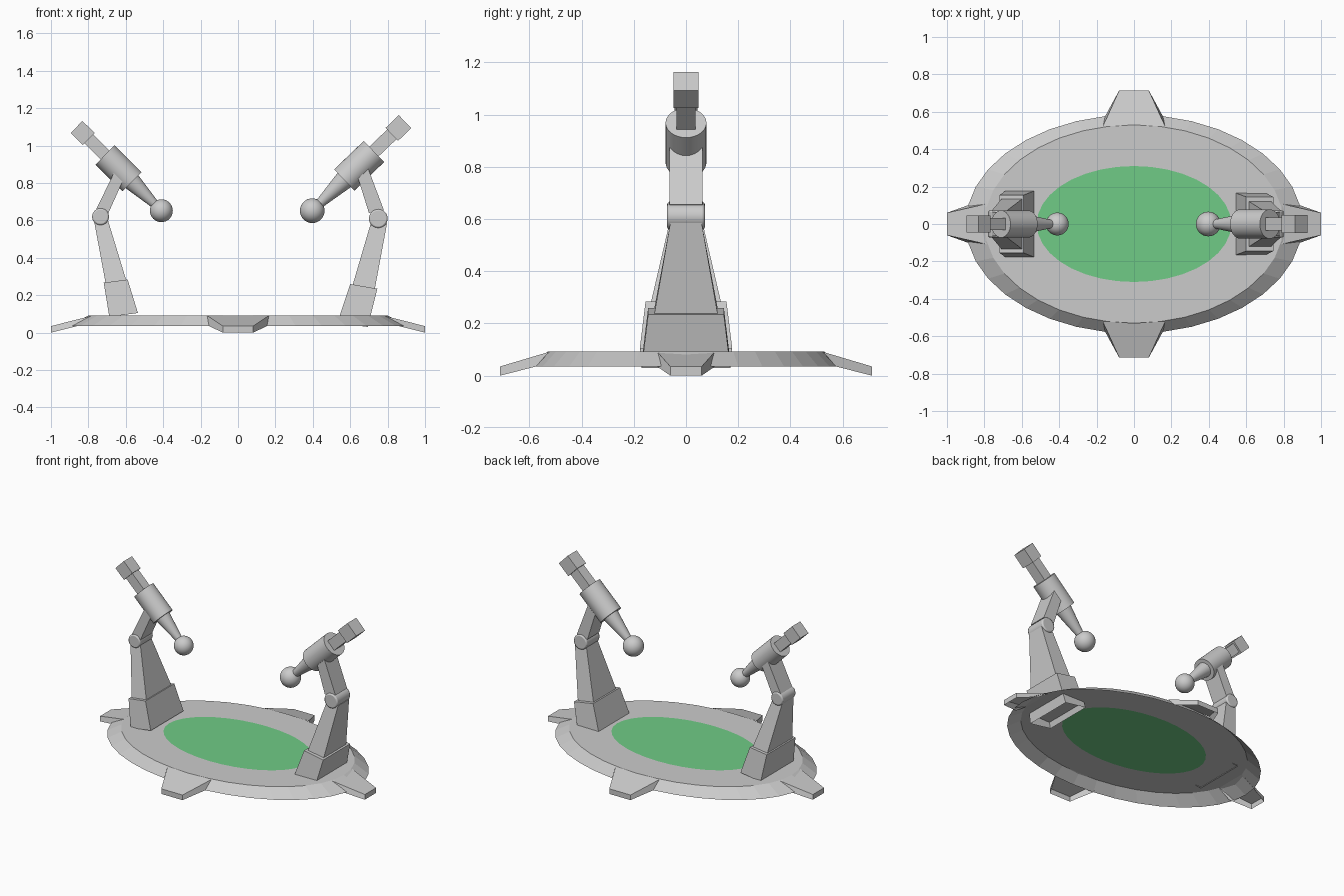
import bpy, bmesh
from math import cos, sin, tau, radians
from mathutils import Vector, Matrix

if "Cube" in bpy.data.objects:
    bpy.data.objects.remove(bpy.data.objects["Cube"])


def finish(name, bm, smooth=False):
    bmesh.ops.recalc_face_normals(bm, faces=bm.faces)
    me = bpy.data.meshes.new(name)
    bm.to_mesh(me)
    bm.free()
    ob = bpy.data.objects.new(name, me)
    bpy.context.collection.objects.link(ob)
    if smooth:
        bpy.ops.object.select_all(action='DESELECT')
        bpy.context.view_layer.objects.active = ob
        ob.select_set(True)
        bpy.ops.object.shade_smooth_by_angle(angle=radians(35))
    return ob


def ellipse(bm, a, b, z, n=36):
    return [bm.verts.new((a * cos(tau * i / n), b * sin(tau * i / n), z)) for i in range(n)]


def bridge(bm, p, q):
    n = len(p)
    for i in range(n):
        j = (i + 1) % n
        bm.faces.new((p[i], p[j], q[j], q[i]))


def block(name, side, low, high, d0, d1, bottom=True):
    """Tapered block: low/high are (outward, z) edge pairs, d0/d1 half depths."""
    bm = bmesh.new()
    rings = []
    for (a, b), d in ((low, d0), (high, d1)):
        rings.append([bm.verts.new((side * u, y, z))
                      for (u, z), y in ((a, -d), (b, -d), (b, d), (a, d))])
    bridge(bm, *rings)
    bm.faces.new(rings[1])
    if bottom:
        bm.faces.new(rings[0])
    return finish(name, bm)


def rod(name, p, q, r0, r1, seg=32):
    """Round (or square, seg=4) rod from p to q."""
    p, q = Vector(p), Vector(q)
    d = q - p
    rot = d.to_track_quat('Z', 'Y').to_matrix().to_4x4()
    if seg == 4:
        rot = rot @ Matrix.Rotation(tau / 8, 4, 'Z')
        r0, r1 = r0 * 2 ** .5, r1 * 2 ** .5
    bm = bmesh.new()
    bmesh.ops.create_cone(bm, cap_ends=True, segments=seg, radius1=r0, radius2=r1,
                          depth=d.length, matrix=Matrix.Translation((p + q) / 2) @ rot)
    return finish(name, bm, seg > 4)


# platform: open shell with sloped rim, ring-shaped top
TOP = 0.092
bm = bmesh.new()
loops = [ellipse(bm, .52, .31, TOP), ellipse(bm, .80, .53, TOP), ellipse(bm, .90, .585, .035)]
bridge(bm, loops[0], loops[1])
bridge(bm, loops[1], loops[2])
finish("platform", bm)

# green field in the middle
bm = bmesh.new()
bm.faces.new(ellipse(bm, .52, .31, TOP))
field = finish("green_field", bm)
green = bpy.data.materials.new("green")
green.diffuse_color = (0.16, 0.60, 0.24, 1)
green.use_nodes = True
green.node_tree.nodes["Principled BSDF"].inputs["Base Color"].default_value = green.diffuse_color
field.data.materials.append(green)

# four feet: (direction, top start, rim, end, half widths at top, rim, end)
for name, ang, start, rim, end, w0, w1, w2 in (
        ("foot_right", 0, .78, .86, 1.0, .11, .11, .06),
        ("foot_back", 90, .525, .575, .713, .165, .155, .08),
        ("foot_left", 180, .78, .86, 1.0, .11, .11, .06),
        ("foot_front", 270, .525, .575, .713, .165, .155, .08)):
    bm = bmesh.new()
    R = Matrix.Rotation(radians(ang), 3, 'Z')
    t0, t1, b0, b1 = [[bm.verts.new(R @ Vector((x, s * w, z))) for s in (-1, 1)]
                      for x, w, z in ((start, w0, TOP - .001), (end, w2, .035),
                                      (rim, w1, .035), (end, w2, 0))]
    bm.faces.new((t0[0], t1[0], t1[1], t0[1]))
    bm.faces.new((t1[0], b1[0], b1[1], t1[1]))
    for k in (0, 1):
        bm.faces.new((t0[k], t1[k], b1[k], b0[k]))
    finish(name, bm)


def arm(tag, side, box, shin, knee, knee_r, upper, ball, tip, d):
    block(tag + "_pedestal", side, *box, d[0], d[1], bottom=False)
    block(tag + "_lower_arm", side, *shin, d[2], .06)
    block(tag + "_upper_arm", side, *upper, .063, .063)
    # knee hinge
    k = rod(tag + "_knee", (side * knee[0], -.072, knee[1]), (side * knee[0], .072, knee[1]),
            knee_r, knee_r)
    bev = k.modifiers.new("soft_edge", 'BEVEL')
    bev.width, bev.segments = .008, 2
    # head: ball, cone, barrel, post and cap strung along one axis
    a = Vector((side * ball[0], 0, ball[1]))
    b = Vector((side * tip[0], 0, tip[1]))
    L = (b - a).length
    at = lambda t: a.lerp(b, t)
    rod(tag + "_nozzle", at(.04), at(.36), .03 * L, .078 * L)
    rod(tag + "_barrel", at(.345), at(.665), .114 * L, .114 * L)
    rod(tag + "_post", at(.65), at(.87), .052 * L, .052 * L, 4)
    rod(tag + "_cap", at(.857), at(1), .07 * L, .07 * L, 4)
    bm = bmesh.new()
    bmesh.ops.create_uvsphere(bm, u_segments=32, v_segments=16, radius=.096 * L,
                              matrix=Matrix.Translation(a))
    finish(tag + "_ball", bm, True)


arm("left", -1,
    (((.535, .105), (.688, .085)), ((.59, .284), (.718, .267))),
    (((.597, .278), (.708, .265)), ((.695, .60), (.77, .60))),
    (.735, .62), .045,
    (((.697, .63), (.765, .645)), ((.59, .87), (.656, .87))),
    (.41, .652), (.863, 1.10), (.177, .155, .135))
arm("right", 1,
    (((.532, .055), (.694, .03)), ((.60, .26), (.745, .235))),
    (((.613, .255), (.731, .232)), ((.71, .585), (.797, .585))),
    (.75, .61), .05,
    (((.70, .64), (.78, .655)), ((.628, .87), (.695, .88))),
    (.397, .652), (.893, 1.128), (.17, .145, .122))
